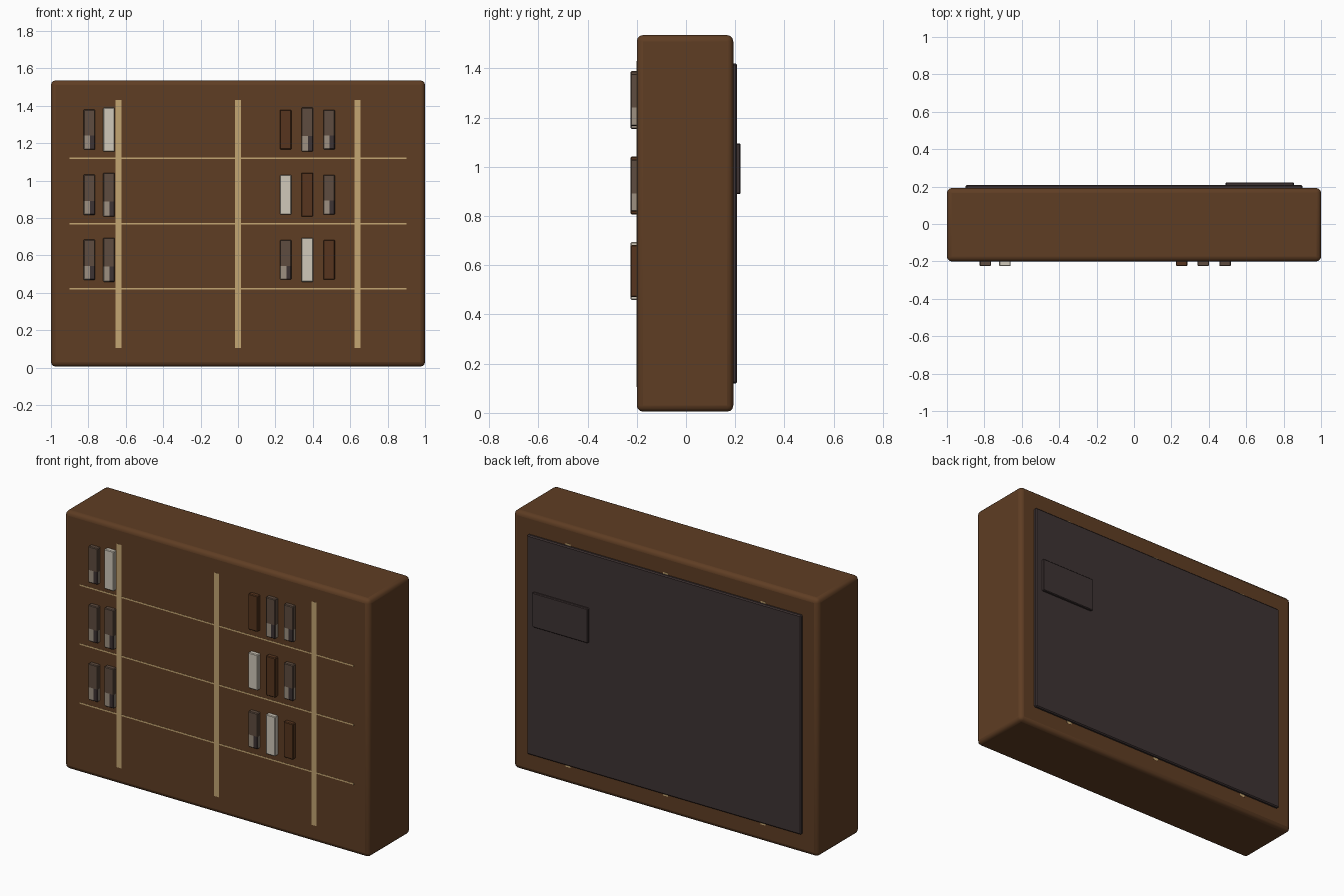
import bpy
import bmesh

if "Cube" in bpy.data.objects:
    bpy.data.objects.remove(bpy.data.objects["Cube"], do_unlink=True)


def material(name, rgb):
    m = bpy.data.materials.new(name)
    m.use_nodes = True
    m.diffuse_color = (*rgb, 1)
    m.node_tree.nodes["Principled BSDF"].inputs["Base Color"].default_value = (*rgb, 1)
    return m


WOOD = material("brown wood", (0.114, 0.047, 0.017))
PANEL = material("dark panel", (0.048, 0.033, 0.033))
PALE_WOOD = material("pale wood", (0.55, 0.38, 0.17))
CREAM = material("cream", (0.63, 0.58, 0.49))
LEATHER = material("brown leather", (0.095, 0.036, 0.013))
TAUPE = material("taupe", (0.114, 0.072, 0.05))
LIGHT_TAUPE = material("light taupe", (0.34, 0.28, 0.22))


def box(name, low, high, mats, bevel=0, segments=1, cuts=()):
    """Box between two corners, optionally sliced by planes and bevelled."""
    bm = bmesh.new()
    bmesh.ops.create_cube(bm, size=1)
    for v in bm.verts:
        v.co = [(a + b) / 2 + c * (b - a) for a, b, c in zip(low, high, v.co)]
    for point, normal in cuts:
        bmesh.ops.bisect_plane(bm, geom=bm.verts[:] + bm.edges[:] + bm.faces[:],
                               plane_co=point, plane_no=normal)
    mesh = bpy.data.meshes.new(name)
    bm.to_mesh(mesh)
    bm.free()
    for m in mats:
        mesh.materials.append(m)
    obj = bpy.data.objects.new(name, mesh)
    bpy.context.collection.objects.link(obj)
    if bevel:
        mod = obj.modifiers.new("rounded edges", "BEVEL")
        mod.width = bevel
        mod.segments = segments
        mod.limit_method = "ANGLE"
    if segments > 1:
        bpy.ops.object.select_all(action="DESELECT")
        obj.select_set(True)
        bpy.context.view_layer.objects.active = obj
        bpy.ops.object.shade_smooth_by_angle()
    return obj


# Case with rounded edges, back panel and its raised plate
box("case", (-1, -0.2, 0.005), (1, 0.192, 1.535), [WOOD], 0.025, 3)
box("back_panel", (-0.9, 0.18, 0.12), (0.9, 0.208, 1.42), [PANEL], 0.006)
box("back_plate", (0.49, 0.2, 0.89), (0.855, 0.222, 1.095), [PANEL], 0.004)

# Dividers and shelves, flush with the front
for x in (-0.64, 0, 0.64):
    box("divider", (x - 0.016, -0.201, 0.105), (x + 0.016, 0.193, 1.43), [PALE_WOOD])
for z in (0.42, 0.77, 1.12):
    box("shelf", (-0.9, -0.2008, z - 0.004), (0.9, 0.18, z + 0.004), [PALE_WOOD])


def book(x, z, height, kind):
    low = (x - 0.031, -0.225, z - height / 2)
    high = (x + 0.031, -0.19, z + height / 2)
    if kind == "cream":
        box("cream_book", low, high, [CREAM], 0.004)
    elif kind == "brown":
        box("brown_book", low, high, [LEATHER], 0.004)
    else:
        # Patterned cover: taupe above, a light and a dark block below
        split = low[2] + height * 0.35
        obj = box("patterned_book", low, high, [TAUPE, LIGHT_TAUPE, PANEL], 0.004,
                  cuts=[((x, 0, split), (0, 0, 1)), ((x + 0.003, 0, z), (1, 0, 0))])
        for f in obj.data.polygons:
            if abs(f.normal.x) > 0.5:
                f.material_index = 1 if f.center.z < split else 0
            elif f.center.z < split:
                f.material_index = 1 if f.center.x < x else 2


# Books, in three rows from top to bottom
columns = [(-0.795, 0.215), (-0.69, 0.235), (0.255, 0.212), (0.37, 0.235), (0.487, 0.212)]
rows = [
    ("patterned", "cream", "brown", "patterned", "patterned"),
    ("patterned", "patterned", "cream", "brown", "patterned"),
    ("patterned", "patterned", "patterned", "cream", "brown"),
]
for i, kinds in enumerate(rows):
    for (x, height), kind in zip(columns, kinds):
        book(x, 1.272 - 0.348 * i, height, kind)
